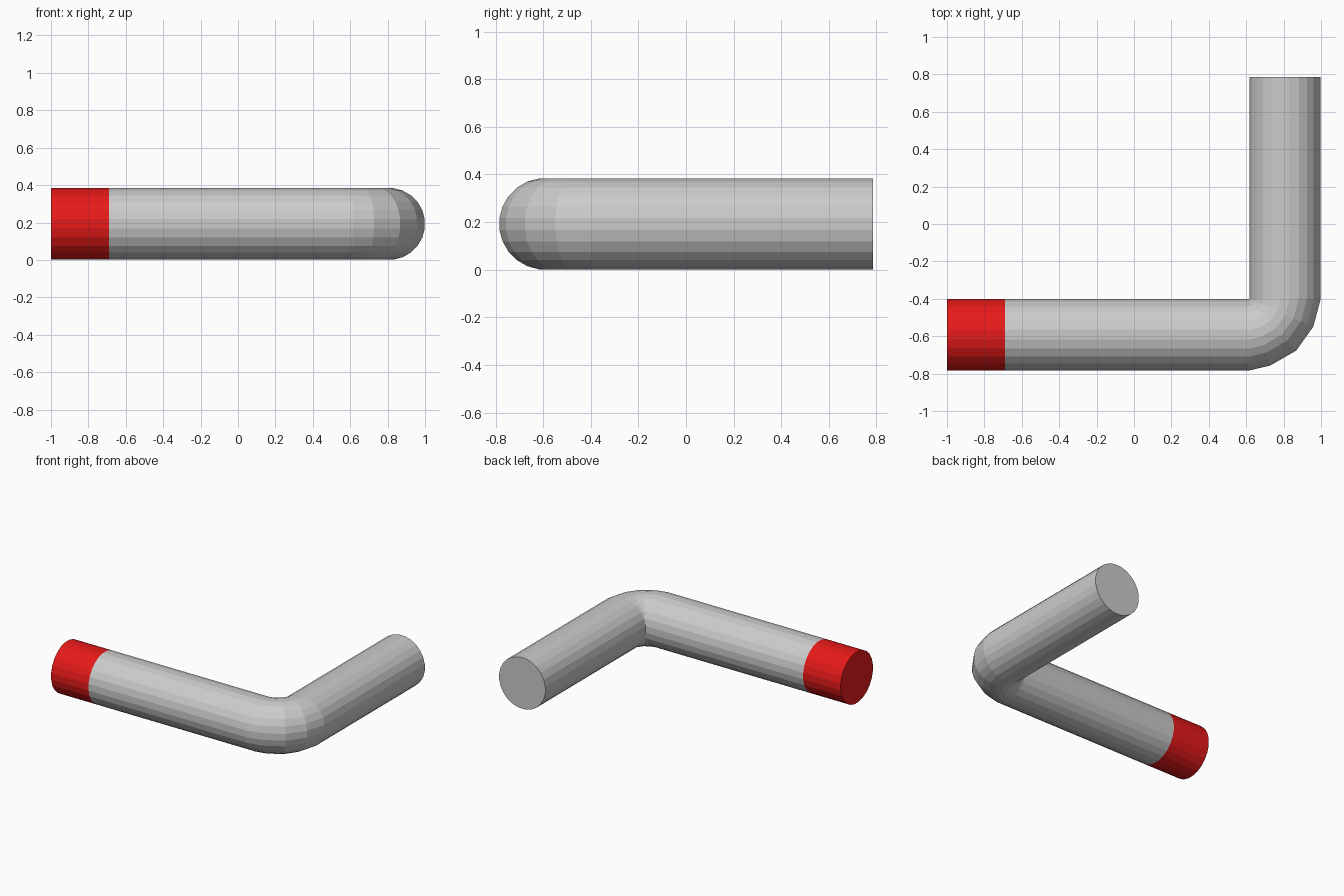
import bpy, bmesh
from math import cos, sin, pi, radians

if "Cube" in bpy.data.objects:
    bpy.data.objects.remove(bpy.data.objects["Cube"])

SIDES = 24
R = 0.1925                      # tube radius
PX, PY = 0.615, -0.40           # inside corner the elbow turns about
CX, CY = PX + R, PY - R         # centre lines of the two arms


def tube(name, sections, cap_start=False, cap_end=False, color=None):
    """Loft round sections given as (centre x, centre y, angle, horizontal radius)."""
    bm = bmesh.new()
    rings = []
    for x, y, a, h in sections:
        ring = []
        for i in range(SIDES):
            t = 2 * pi * (i + 0.5) / SIDES
            u = h * cos(t)
            ring.append(bm.verts.new((x + u * cos(a), y + u * sin(a), R + R * sin(t))))
        rings.append(ring)
    for r0, r1 in zip(rings, rings[1:]):
        for i in range(SIDES):
            j = (i + 1) % SIDES
            bm.faces.new((r0[i], r0[j], r1[j], r1[i]))
    if cap_start:
        bm.faces.new(rings[0])
    if cap_end:
        bm.faces.new(rings[-1])
    bmesh.ops.recalc_face_normals(bm, faces=bm.faces[:])
    me = bpy.data.meshes.new(name)
    bm.to_mesh(me)
    bm.free()
    ob = bpy.data.objects.new(name, me)
    bpy.context.collection.objects.link(ob)
    if color:
        mat = bpy.data.materials.new(name + "_paint")
        mat.diffuse_color = color
        mat.use_nodes = True
        mat.node_tree.nodes["Principled BSDF"].inputs["Base Color"].default_value = mat.diffuse_color
        me.materials.append(mat)
    return ob


# Bent grey pipe: long arm, faceted elbow, short arm
down = radians(-90)
path = [(-0.69, CY, down, R), (PX, CY, down, R)]
for deg in (-72.4, -47.7, -23.5):
    a, h = radians(deg), 0.188
    path.append((PX + h * cos(a), PY + h * sin(a), a, h))
path += [(CX, PY, 0, R), (CX, 0.785, 0, R)]
pipe = tube("bent_pipe", path, cap_end=True)

# Red end band
band = tube("red_end", [(-1.0, CY, down, R), (-0.69, CY, down, R)],
            cap_start=True, color=(0.8, 0.01, 0.01, 1))

# The band's open side meets the open pipe, so orient its walls outward
for ob, axis_pt in ((band, (-0.845, CY, R)), (pipe, None)):
    if axis_pt:
        f = ob.data.polygons[0]
        if sum(n * (c - p) for n, c, p in zip(f.normal, f.center, axis_pt)) < 0:
            ob.data.flip_normals()
